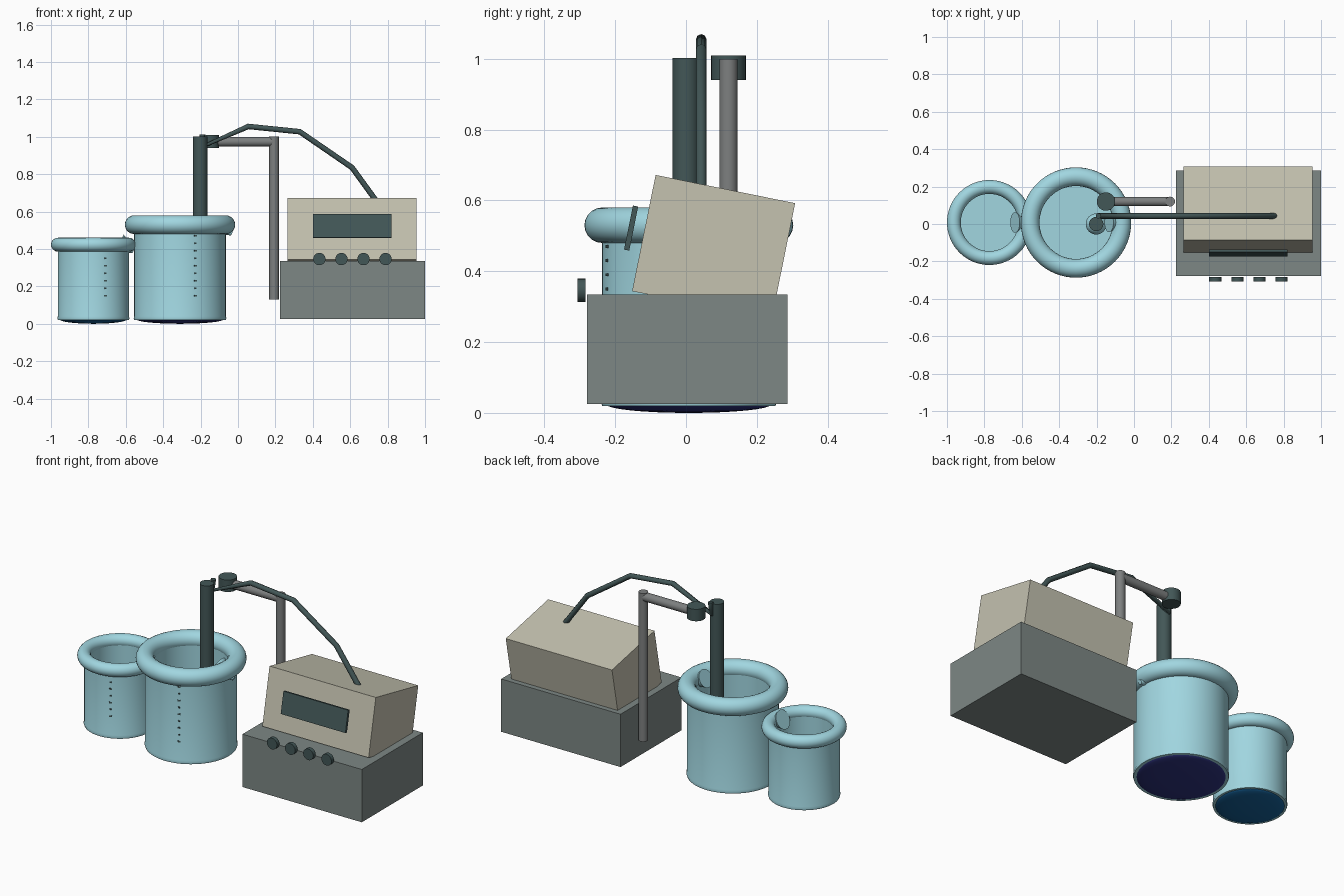
import bpy, math
from mathutils import Vector

if "Cube" in bpy.data.objects:
    bpy.data.objects.remove(bpy.data.objects["Cube"])


def material(name, r, g, b):
    m = bpy.data.materials.new(name)
    lin = [c / 12.92 if c <= 0.04045 else ((c + 0.055) / 1.055) ** 2.4 for c in (r, g, b)]
    m.diffuse_color = (*lin, 1)
    m.use_nodes = True
    m.node_tree.nodes["Principled BSDF"].inputs["Base Color"].default_value = m.diffuse_color
    return m


GLASS = material("pale blue glass", 0.63, 0.84, 0.88)
BASE = material("slate grey", 0.49, 0.53, 0.52)
CASE = material("warm beige", 0.77, 0.76, 0.69)
DARK = material("dark teal", 0.26, 0.34, 0.34)
METAL = material("stand grey", 0.49, 0.50, 0.50)
NAVY = material("navy liquid", 0.18, 0.20, 0.50)
BLUE = material("blue liquid", 0.08, 0.38, 0.60)


def finish(name, mat, smooth=True):
    ob = bpy.context.object
    ob.name = name
    ob.data.materials.append(mat)
    if smooth:
        bpy.ops.object.shade_smooth_by_angle(angle=math.radians(35))
    return ob


def box(name, mat, loc, size, rot=(0, 0, 0)):
    bpy.ops.mesh.primitive_cube_add(size=1, location=loc, rotation=rot)
    ob = finish(name, mat, False)
    ob.scale = size
    return ob


def rod(name, mat, a, b, r, r2=None, sides=32):
    """Cylinder or cone between two points."""
    a, b = Vector(a), Vector(b)
    d = b - a
    bpy.ops.mesh.primitive_cone_add(vertices=sides, radius1=r, radius2=r if r2 is None else r2,
                                    depth=d.length, location=(a + b) / 2,
                                    rotation=d.to_track_quat('Z', 'Y').to_euler())
    return finish(name, mat)


def lathe(name, mat, profile, loc, sides=64):
    """Revolve an (r, z) profile around z."""
    verts, faces = [], []
    n = len(profile)
    for i in range(sides):
        t = math.tau * i / sides
        verts += [(r * math.cos(t), r * math.sin(t), z) for r, z in profile]
    for i in range(sides):
        j = (i + 1) % sides
        faces += [(i * n + k, j * n + k, j * n + k + 1, i * n + k + 1) for k in range(n - 1)]
    me = bpy.data.meshes.new(name)
    me.from_pydata(verts, [], faces)
    ob = bpy.data.objects.new(name, me)
    bpy.context.collection.objects.link(ob)
    ob.location = loc
    bpy.ops.object.select_all(action='DESELECT')
    ob.select_set(True)
    bpy.context.view_layer.objects.active = ob
    # weld the poles
    bpy.ops.object.mode_set(mode='EDIT')
    bpy.ops.mesh.select_all(action='SELECT')
    bpy.ops.mesh.remove_doubles(threshold=1e-5)
    bpy.ops.mesh.normals_make_consistent(inside=False)
    bpy.ops.object.mode_set(mode='OBJECT')
    return finish(name, mat)


def beaker(name, cx, cy, R, tube, rim_z, liquid, spout_r, marks):
    inner = R - tube * 0.9
    # glass cup with a foot ring
    lathe(name + "_cup", GLASS, [(0, 0.02), (R, 0.02), (R + 0.003, 0.03), (R, 0.04), (R, rim_z),
                                 (inner, rim_z), (inner, 0.045), (0, 0.045)], (cx, cy, 0))
    # rolled rim
    bpy.ops.mesh.primitive_torus_add(location=(cx, cy, rim_z), major_radius=R, minor_radius=tube,
                                     major_segments=64, minor_segments=20)
    finish(name + "_rim", GLASS)
    # curved coloured underside
    rb = R * 0.95
    prof = [(rb * math.sin(a * math.pi / 16), 0.024 - 0.024 * math.cos(a * math.pi / 16)) for a in range(9)]
    lathe(name + "_liquid_base", liquid, prof, (cx, cy, 0))
    # pouring spout
    rod(name + "_spout", GLASS, (cx + R * 0.72, cy, rim_z + 0.005),
        (cx + R + tube * 0.65, cy, rim_z - tube * 0.95), spout_r, 0.012)
    # graduation marks
    ang = math.atan2(-0.945, 0.34)
    for i in range(marks):
        z = 0.15 + i * 0.04
        w = 0.016 if i % 2 == 0 else 0.009
        box(f"{name}_mark_{i}", DARK, (cx + R * math.cos(ang), cy + R * math.sin(ang), z),
            (0.006, w, 0.008), (0, 0, ang))


beaker("large_beaker", -0.31, 0.008, 0.245, 0.05, 0.53, NAVY, 0.052, 9)
beaker("small_beaker", -0.773, 0.008, 0.19, 0.037, 0.423, BLUE, 0.055, 6)

# meter body and tilted head
box("meter_base", BASE, (0.612, 0.004, 0.18), (0.775, 0.566, 0.31))
box("meter_head", CASE, (0.61, 0.078, 0.468), (0.69, 0.402, 0.335), (-0.2, 0, 0))
box("display_screen", DARK, (0.61, -0.155, 0.522), (0.42, 0.015, 0.127), (-0.2, 0, 0))
for i in range(4):
    x = 0.435 + i * 0.118
    rod(f"knob_{i}", DARK, (x, -0.284, 0.346), (x, -0.307, 0.346), 0.033, sides=24)

# electrode stand
rod("stand_post", METAL, (0.193, 0.12, 0.13), (0.193, 0.12, 1.0), 0.026)
rod("stand_arm", METAL, (0.2, 0.12, 0.973), (-0.15, 0.12, 0.973), 0.025)
rod("stand_clamp", DARK, (-0.15, 0.12, 0.94), (-0.15, 0.12, 1.01), 0.049)

# electrode with glass bulb
rod("electrode", DARK, (-0.202, 0, 0.2), (-0.202, 0, 1.002), 0.038)
bpy.ops.mesh.primitive_uv_sphere_add(segments=32, ring_count=16, radius=0.056, location=(-0.202, 0, 0.19))
finish("electrode_bulb", GLASS)

# cable from electrode to meter
cu = bpy.data.curves.new("cable", 'CURVE')
cu.dimensions = '3D'
cu.bevel_depth = 0.015
cu.bevel_resolution = 2
cu.use_fill_caps = True
sp = cu.splines.new('POLY')
pts = [(-0.19, 1.012), (-0.195, 0.945), (0.055, 1.055), (0.33, 1.027), (0.61, 0.835), (0.755, 0.635)]
sp.points.add(len(pts) - 1)
for p, (x, z) in zip(sp.points, pts):
    p.co = (x, 0.043, z, 1)
cable = bpy.data.objects.new("cable", cu)
bpy.context.collection.objects.link(cable)
cu.materials.append(DARK)
